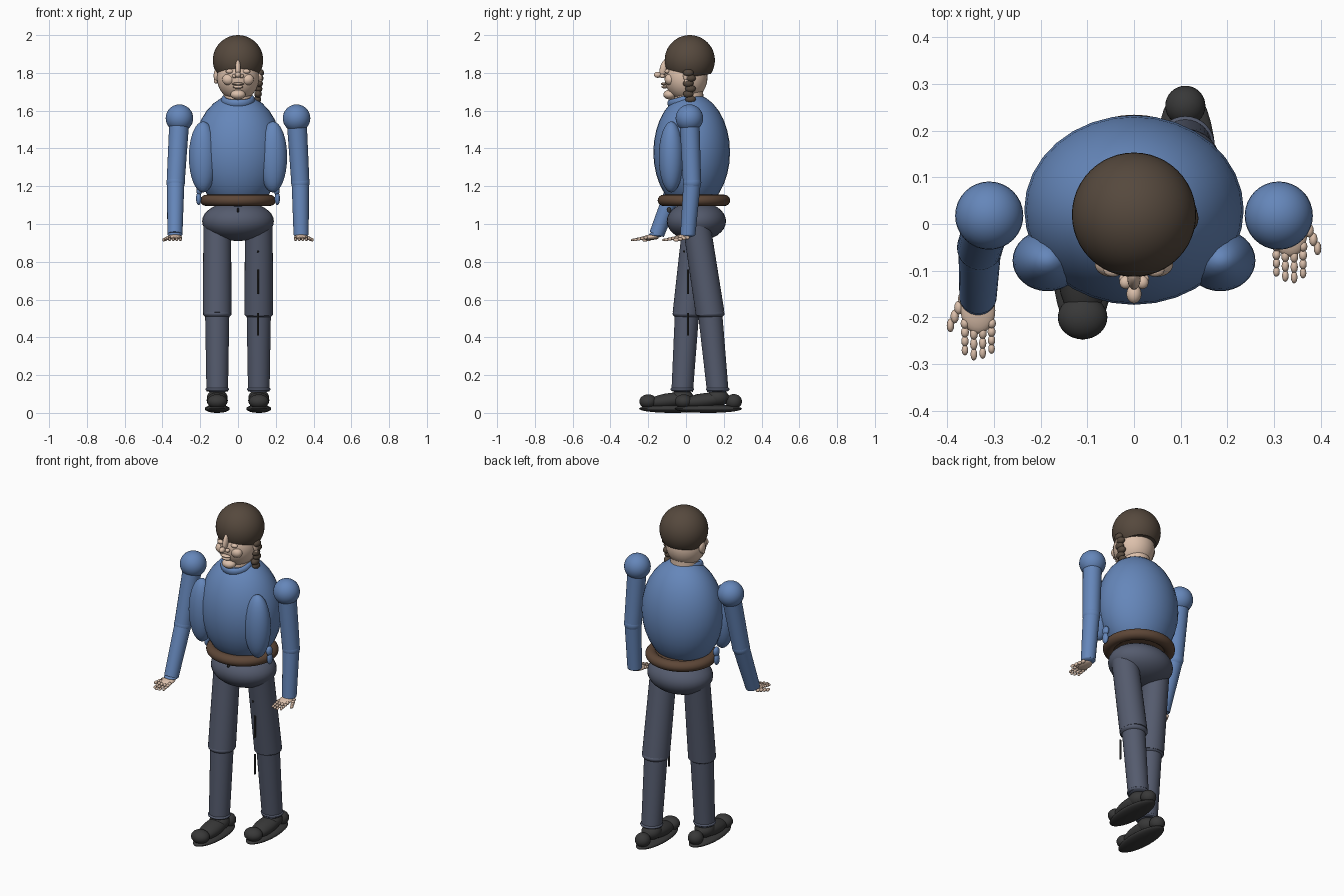
import bpy, bmesh, math
from mathutils import Vector, Matrix

old = bpy.data.objects.get("Cube")
if old:
    bpy.data.objects.remove(old, do_unlink=True)


def material(name, r, g, b):
    m = bpy.data.materials.new(name)
    m.use_nodes = True
    m.diffuse_color = (r, g, b, 1)
    m.node_tree.nodes["Principled BSDF"].inputs["Base Color"].default_value = (r, g, b, 1)
    return m


BLUE = material("blue cloth", .13, .24, .49)
SLATE = material("slate trousers", .09, .105, .155)
BROWN = material("brown hair", .092, .066, .047)
LEATHER = material("belt leather", .11, .062, .038)
SKIN = material("skin", .72, .53, .41)
DARK = material("dark shoe", .04, .04, .04)


def ball(bm, loc, radii, tilt=0, seg=32):
    """Ellipsoid, tilted about the x axis."""
    if not isinstance(radii, tuple):
        radii = (radii,) * 3
    mat = Matrix.Translation(loc) @ Matrix.Rotation(tilt, 4, 'X') @ Matrix.Diagonal((*radii, 1))
    bmesh.ops.create_uvsphere(bm, u_segments=seg, v_segments=seg // 2, radius=1, matrix=mat)


def taper(bm, a, b, ra, rb, seg=32):
    """Tapered cylinder between two points."""
    a, b = Vector(a), Vector(b)
    d = b - a
    mat = Matrix.Translation((a + b) / 2) @ d.to_track_quat('Z', 'Y').to_matrix().to_4x4()
    bmesh.ops.create_cone(bm, cap_ends=True, segments=seg, radius1=ra, radius2=rb,
                          depth=d.length, matrix=mat)


def finish(name, bm, mat):
    me = bpy.data.meshes.new(name)
    bm.to_mesh(me)
    bm.free()
    me.materials.append(mat)
    ob = bpy.data.objects.new(name, me)
    bpy.context.collection.objects.link(ob)
    bpy.ops.object.select_all(action='DESELECT')
    ob.select_set(True)
    bpy.context.view_layer.objects.active = ob
    bpy.ops.object.shade_smooth_by_angle(angle=math.radians(40))
    return ob


def solid(name, mat, *balls):
    bm = bmesh.new()
    for args in balls:
        ball(bm, *args)
    return finish(name, bm, mat)


def ring(name, mat, loc, radii, thick, tilt=0):
    bpy.ops.mesh.primitive_torus_add(major_radius=1, minor_radius=.2, major_segments=48,
                                     minor_segments=16, location=loc, rotation=(tilt, 0, 0))
    ob = bpy.context.object
    ob.name = name
    ob.scale = (radii[0] / 1.2, radii[1] / 1.2, thick / .2)
    ob.data.materials.append(mat)
    bpy.ops.object.shade_smooth_by_angle(angle=math.radians(60))


# Torso, collar, belt and hips
solid("torso", BLUE, ((0, .03, 1.38), (.235, .203, .31)))
ring("collar", BLUE, (0, -.01, 1.655), (.09, .09), .022, .25)
ring("belt", LEATHER, (0, .042, 1.125), (.2, .192), .03)
solid("belt_core", LEATHER, ((0, .042, 1.125), (.185, .178, .03)))
solid("hips", SLATE, ((0, .055, 1.015), (.19, .157, .105)))
solid("trouser_button", DARK, ((0, -.09, 1.075), (.006, .012, .014)))

# Head
bm = bmesh.new()
ball(bm, (0, .02, 1.867), .133, 0, 48)
cut = bmesh.ops.bisect_plane(bm, geom=bm.verts[:] + bm.edges[:] + bm.faces[:],
                             plane_co=(0, 0, 1.775), plane_no=(0, .15, -1), clear_outer=True)
bmesh.ops.contextual_create(bm, geom=[e for e in cut["geom_cut"] if isinstance(e, bmesh.types.BMEdge)])
finish("hair", bm, BROWN)
solid("head", SKIN, ((0, 0, 1.775), (.112, .114, .122)))
bm = bmesh.new()
taper(bm, (0, .015, 1.6), (0, .015, 1.76), .078, .075)
finish("neck", bm, SKIN)
solid("nose", SKIN, ((0, -.118, 1.825), (.014, .02, .045), -.25),
      ((0, -.15, 1.79), (.016, .02, .016)),
      ((-.018, -.125, 1.783), (.013, .014, .011)), ((.018, -.125, 1.783), (.013, .014, .011)))
solid("lips", SKIN, ((0, -.117, 1.742), (.032, .016, .008)), ((0, -.113, 1.726), (.027, .017, .009)))
solid("chin", SKIN, ((0, -.085, 1.685), (.04, .035, .026)))
for s, side in ((-1, "right"), (1, "left")):
    solid(side + "_cheek", SKIN, ((s * .05, -.085, 1.765), (.034, .028, .03)))
    solid(side + "_eye", SKIN, ((s * .045, -.099, 1.808), (.02, .014, .012)))
    solid(side + "_ear", SKIN, ((s * .115, .01, 1.785), (.014, .025, .035)),
          ((s * .117, .005, 1.757), (.01, .014, .014)))

# Side braid made of beads
bm = bmesh.new()
for i in range(6):
    ball(bm, (.118 - .003 * i, .012 + .012 * (i % 2), 1.8 - .028 * i), (.02, .028, .02), 0, 20)
finish("braid", bm, BROWN)


def arm(side, s, elbow_y, wrist_y):
    shoulder = Vector((s * .31, .018, 1.56))
    elbow = Vector((s * .33, elbow_y, 1.22))
    wrist = Vector((s * .334, wrist_y, .945))
    solid(side + "_shoulder", BLUE, (shoulder, .073))
    bm = bmesh.new()
    taper(bm, shoulder, elbow, .053, .048)
    ball(bm, elbow, .049)
    finish(side + "_upper_arm", bm, BLUE)
    bm = bmesh.new()
    taper(bm, elbow, wrist, .046, .04)
    ball(bm, wrist, (.04, .04, .015))
    finish(side + "_forearm", bm, BLUE)
    # Flat hand pointing forward with beaded fingers
    bm = bmesh.new()
    ball(bm, wrist + Vector((0, -.03, -.014)), (.037, .05, .014), .12, 24)
    for f in range(4):
        length = (.019, .022, .021, .018)[f]
        x = s * (.362 - .019 * f)
        for j in range(4):
            ball(bm, (x, wrist_y - .058 - length * j, .928 - .004 * j),
                 (.0095 - .0008 * j, length * .62, .0095 - .0008 * j), .15, 12)
    for j in range(4):
        ball(bm, (s * (.366 + .009 * j), wrist_y - .005 - .019 * j, .928 - .004 * j),
             (.011 - .001 * j, .015, .01), 0, 12)
    finish(side + "_hand", bm, SKIN)


def leg(side, s, knee_y, ankle_y):
    x = s * .11
    hip, knee, ankle = (x, .055, 1.0), (x, knee_y, .525), (x, ankle_y, .115)
    bm = bmesh.new()
    taper(bm, hip, knee, .073, .076)
    ball(bm, knee, (.076, .076, .03))
    finish(side + "_thigh", bm, SLATE)
    bm = bmesh.new()
    ball(bm, knee, .066)
    taper(bm, knee, ankle, .064, .057)
    finish(side + "_shin", bm, SLATE)
    solid(side + "_trouser_cuff", SLATE, ((x, ankle_y, .125), (.063, .063, .018)))
    # Shoe with heel, toe and flat sole
    solid(side + "_shoe", DARK,
          ((x, ankle_y, .08), (.055, .06, .045)),
          ((x, ankle_y - .06, .066), (.056, .13, .04), .12),
          ((x, ankle_y - .18, .06), (.053, .047, .038)),
          ((x, ankle_y + .085, .06), (.043, .043, .04)))
    solid(side + "_sole", DARK, ((x, ankle_y - .05, .022), (.066, .178, .022)))


arm("right", -1, -.05, -.155)
arm("left", 1, .032, .01)
leg("right", -1, .005, -.02)
leg("left", 1, .128, .168)

# Jacket side panels and hanging beads
for s, side in ((-1, "right"), (1, "left")):
    solid(side + "_jacket_panel", BLUE, ((s * .185, -.078, 1.355), (.075, .066, .188)))
    solid(side + "_side_pouch", BLUE, ((s * .205, .005, 1.18), (.016, .022, .028)),
          ((s * .208, .005, 1.135), (.014, .02, .034)))

# Thin hanging cord beside the left leg
bm = bmesh.new()
for low, high in ((.63, .76), (.41, .53)):
    taper(bm, (.105, .01, low), (.105, .01, high), .005, .005, 8)
ball(bm, (.105, -.01, .855), .006, 0, 8)
finish("cord", bm, DARK)
